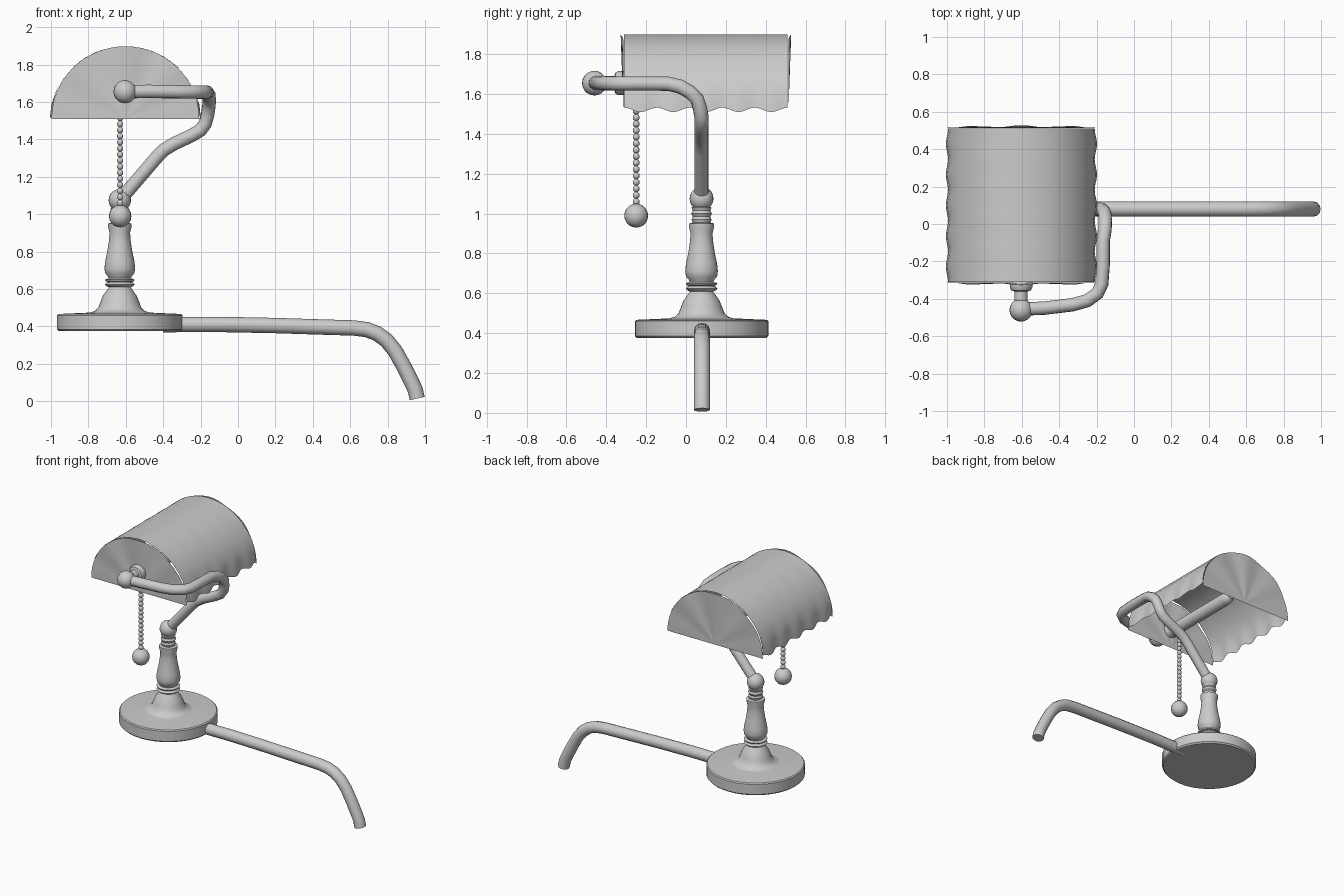
import bpy, bmesh
from math import pi, sin, cos, radians
from mathutils import Vector, Matrix

if "Cube" in bpy.data.objects:
    bpy.data.objects.remove(bpy.data.objects["Cube"])

AX, AY = -0.632, 0.078      # pillar axis
SX, SZ = -0.602, 1.51       # shade centre
Y0, Y1 = -0.31, 0.51        # shade ends


def finish(name, bm, angle=40):
    mesh = bpy.data.meshes.new(name)
    bm.to_mesh(mesh)
    bm.free()
    ob = bpy.data.objects.new(name, mesh)
    bpy.context.collection.objects.link(ob)
    bpy.ops.object.select_all(action='DESELECT')
    bpy.context.view_layer.objects.active = ob
    ob.select_set(True)
    bpy.ops.object.shade_smooth_by_angle(angle=radians(angle))
    return ob


def lathe(name, profile, matrix, n=32):
    """Revolve (radius, height) points about local z."""
    bm = bmesh.new()
    rings = [[bm.verts.new(matrix @ Vector((r * cos(2 * pi * i / n), r * sin(2 * pi * i / n), z)))
              for i in range(n)] for r, z in profile]
    for a, b in zip(rings, rings[1:]):
        for i in range(n):
            j = (i + 1) % n
            bm.faces.new((a[i], a[j], b[j], b[i]))
    bm.faces.new(rings[0][::-1])
    bm.faces.new(rings[-1])
    return finish(name, bm)


def ball(name, pos, r, seg=20):
    bm = bmesh.new()
    bmesh.ops.create_uvsphere(bm, u_segments=seg, v_segments=seg // 2, radius=r,
                              matrix=Matrix.Translation(pos))
    return finish(name, bm, 60)


def tube(name, pts, r):
    curve = bpy.data.curves.new(name, 'CURVE')
    curve.dimensions = '3D'
    curve.bevel_depth = r
    curve.bevel_resolution = 4
    curve.use_fill_caps = True
    sp = curve.splines.new('POLY')
    sp.points.add(len(pts) - 1)
    for p, co in zip(sp.points, pts):
        p.co = (*co, 1)
    ob = bpy.data.objects.new(name, curve)
    bpy.context.collection.objects.link(ob)
    bpy.ops.object.select_all(action='DESELECT')
    bpy.context.view_layer.objects.active = ob
    ob.select_set(True)
    bpy.ops.object.convert(target='MESH')
    bpy.ops.object.shade_smooth_by_angle(angle=radians(50))


def grid(name, rows, angle=40, flip=False):
    bm = bmesh.new()
    vs = [[bm.verts.new(p) for p in row] for row in rows]
    for a, b in zip(vs, vs[1:]):
        for i in range(len(a) - 1):
            f = (a[i], a[i + 1], b[i + 1], b[i])
            bm.faces.new(f[::-1] if flip else f)
    bmesh.ops.remove_doubles(bm, verts=bm.verts, dist=1e-5)
    return finish(name, bm, angle)


axis = Matrix.Translation((AX, AY, 0))

# Round base and turned pillar
lathe("base", [(0.325, 0.375), (0.335, 0.385), (0.335, 0.46), (0.328, 0.467), (0.17, 0.474),
               (0.13, 0.478)], axis, 40)
lathe("pillar", [(0.17, 0.472), (0.135, 0.482), (0.115, 0.5), (0.104, 0.53), (0.09, 0.565), (0.068, 0.595),
                 (0.058, 0.61), (0.07, 0.614), (0.08, 0.624), (0.07, 0.635), (0.062, 0.637),
                 (0.075, 0.641), (0.08, 0.65), (0.06, 0.658), (0.064, 0.668), (0.078, 0.685),
                 (0.082, 0.71), (0.078, 0.75), (0.067, 0.8), (0.058, 0.86), (0.055, 0.9),
                 (0.063, 0.935), (0.063, 0.95), (0.045, 0.955), (0.05, 0.97), (0.044, 0.985),
                 (0.052, 1.0), (0.044, 1.015), (0.05, 1.03), (0.035, 1.04)], axis)
ball("pillar_ball", (AX, AY, 1.075), 0.06)

# Bent arm from pillar to the front of the shade
tube("arm", [(AX, AY, 1.075), (-0.43, AY, 1.31), (-0.395, AY, 1.345), (-0.34, AY, 1.378),
             (-0.25, AY, 1.42), (-0.2, AY, 1.45), (-0.175, AY, 1.485), (-0.163, 0.07, 1.53),
             (-0.156, 0.055, 1.575), (-0.153, 0.02, 1.61), (-0.155, -0.03, 1.638), (-0.165, -0.09, 1.652),
             (-0.165, -0.22, 1.653), (-0.172, -0.32, 1.653), (-0.195, -0.37, 1.653),
             (-0.25, -0.41, 1.654), (-0.33, -0.432, 1.655), (-0.48, -0.45, 1.657),
             (-0.605, -0.455, 1.655)], 0.036)
ball("arm_ball", (-0.604, -0.46, 1.655), 0.062)
lathe("shade_holder", [(0.035, 0), (0.035, 0.1), (0.052, 0.105), (0.06, 0.12), (0.06, 0.155), (0.05, 0.17)],
      Matrix.Translation((-0.604, -0.46, 1.655)) @ Matrix.Rotation(-pi / 2, 4, 'X'), 20)

# Half-barrel shade, rippled toward its scalloped lower edges
NA, NY = 16, 60


def shade_point(a, y):
    ripple = 0.5 - 0.5 * cos(2 * pi * (y - Y0) / (Y1 - Y0) * 5)
    low = abs(cos(a)) ** 3
    r = 0.392 + 0.012 * ripple * low
    lift = 0.022 * (1 - ripple) * low
    return (SX + r * cos(a), y, SZ + 0.39 * sin(a) + lift * (1 if sin(a) < 0.5 else 0.5))


grid("shade", [[shade_point(pi * i / NA, Y0 + (Y1 - Y0) * j / NY) for i in range(NA + 1)]
               for j in range(NY + 1)], flip=True)

# Fluted end caps, pleats fanning from the lower middle
for name, y, side in (("front_cap", Y0, -1), ("back_cap", Y1, 1)):
    rows = []
    for k in range(7):
        t = k / 6
        row = []
        for i in range(33):
            a = pi * i / 32
            pleat = (0.5 + 0.5 * cos(8 * a)) * t * sin(a)
            row.append((SX + 0.395 * t * cos(a), y + side * (0.004 + 0.014 * pleat),
                        SZ + 0.388 * t * sin(a)))
        rows.append(row)
    grid(name, rows, 60, flip=side < 0)

# Tubular bulb under the shade
lathe("bulb", [(0.045, 0), (0.045, 0.6), (0.038, 0.635), (0.02, 0.65)],
      Matrix.Translation((-0.604, -0.3, 1.64)) @ Matrix.Rotation(-pi / 2, 4, 'X'), 16)

# Bead pull chain
for i in range(18):
    ball("chain_bead", (-0.63, -0.25, 1.06 + i * 0.0325), 0.018, 10)
ball("chain_weight", (-0.63, -0.25, 0.99), 0.06)

# Cord running off the table edge
tube("cord", [(-0.4, 0.08, 0.41), (-0.1, 0.08, 0.411), (0.2, 0.08, 0.405), (0.45, 0.08, 0.397),
              (0.62, 0.08, 0.392), (0.69, 0.08, 0.383), (0.745, 0.08, 0.362), (0.795, 0.08, 0.325),
              (0.84, 0.08, 0.27), (0.89, 0.08, 0.18), (0.93, 0.08, 0.1), (0.948, 0.08, 0.06),
              (0.958, 0.08, 0.015)], 0.041)
